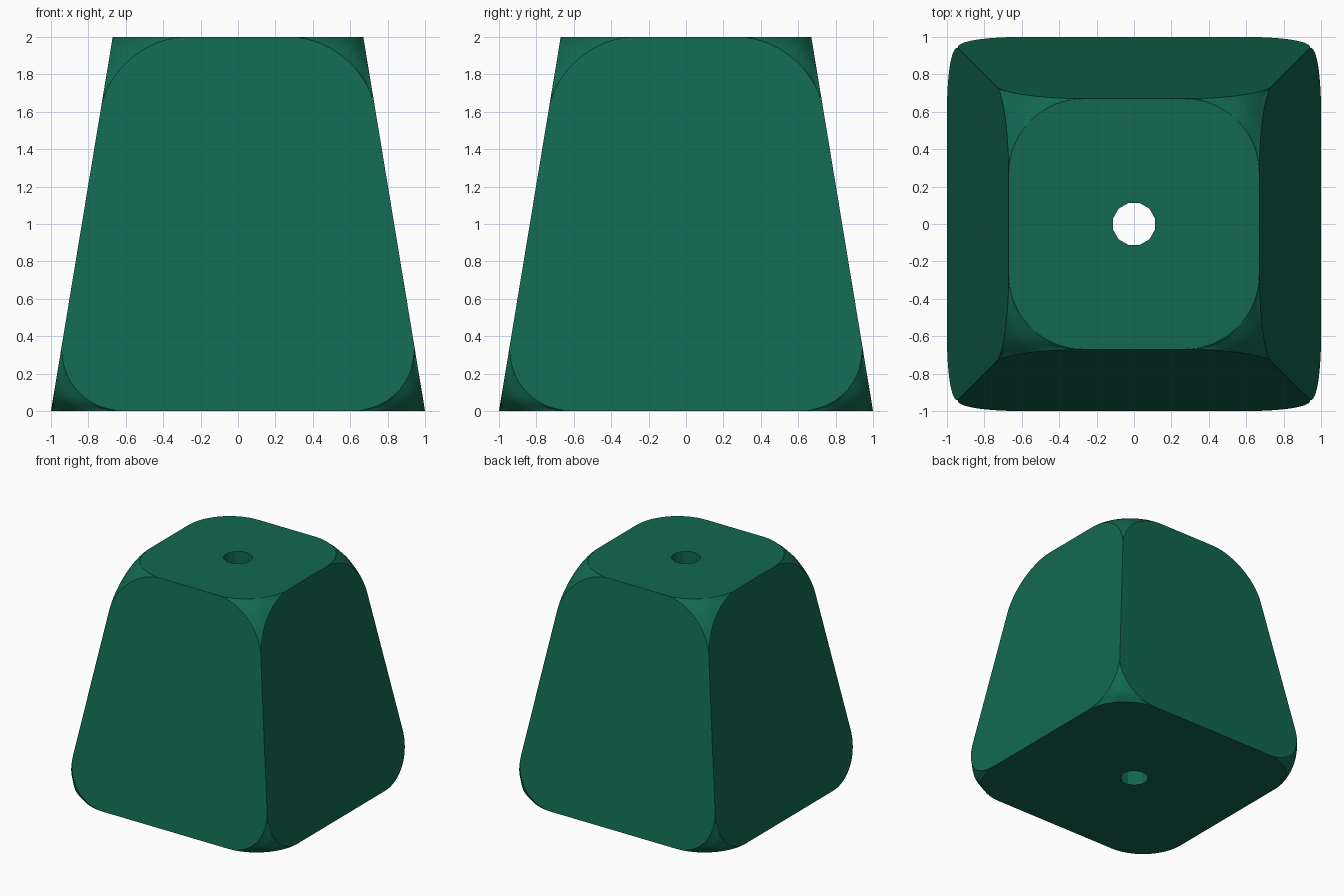
import bpy, math

if "Cube" in bpy.data.objects:
    bpy.data.objects.remove(bpy.data.objects["Cube"])

def activate(obj):
    bpy.ops.object.select_all(action='DESELECT')
    obj.select_set(True)
    bpy.context.view_layer.objects.active = obj

# Tapered block: a cube whose top face is narrowed
bpy.ops.mesh.primitive_cube_add(size=2, location=(0, 0, 1))
block = bpy.context.object
block.name = "tapered_block"
for v in block.data.vertices:
    if v.co.z > 0:
        v.co.x *= 0.67
        v.co.y *= 0.67

# Rounded corners, with the edges between them left sharp
bevel = block.modifiers.new("corner_rounding", 'BEVEL')
bevel.affect = 'VERTICES'
bevel.width = 0.4
bevel.segments = 20
bevel.use_clamp_overlap = True
bevel.limit_method = 'NONE'

# Vertical through-hole with twelve sides
bpy.ops.mesh.primitive_cylinder_add(vertices=12, radius=0.116, depth=3,
                                    location=(0, 0, 1),
                                    rotation=(0, 0, math.radians(15)))
cutter = bpy.context.object
cutter.name = "hole_cutter"
cutter.hide_render = True
hole = block.modifiers.new("centre_hole", 'BOOLEAN')
hole.operation = 'DIFFERENCE'
hole.solver = 'EXACT'
hole.object = cutter

# Bake the shape and discard the cutter
activate(block)
for name in ("corner_rounding", "centre_hole"):
    bpy.ops.object.modifier_apply(modifier=name)
bpy.data.objects.remove(cutter, do_unlink=True)

# Smooth corners, crisp edges
activate(block)
bpy.ops.object.shade_smooth_by_angle(angle=math.radians(15))

# Dark green
green = bpy.data.materials.new("dark_green")
green.diffuse_color = (0.006, 0.14, 0.08, 1)
green.use_nodes = True
green.node_tree.nodes["Principled BSDF"].inputs["Base Color"].default_value = green.diffuse_color
block.data.materials.clear()
block.data.materials.append(green)
